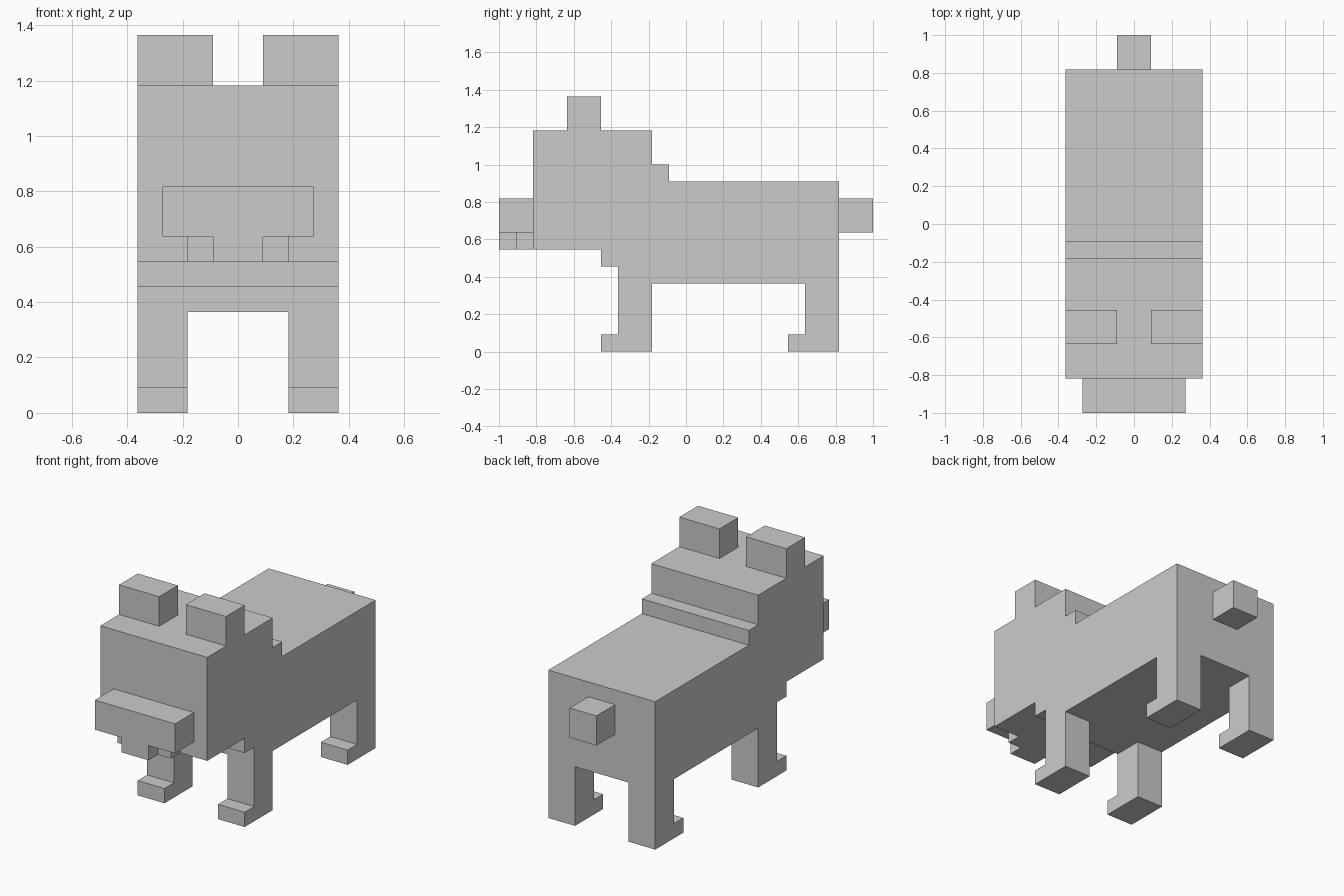
import bpy
import bmesh

if "Cube" in bpy.data.objects:
    bpy.data.objects.remove(bpy.data.objects["Cube"])

U = 1 / 11  # one voxel


def new_object(name, bm):
    bmesh.ops.recalc_face_normals(bm, faces=bm.faces)
    mesh = bpy.data.meshes.new(name)
    bm.to_mesh(mesh)
    bm.free()
    obj = bpy.data.objects.new(name, mesh)
    bpy.context.collection.objects.link(obj)
    return obj


def side_profile(name, x0, x1, points):
    """Extrude a (y, z) outline, in voxels, from x0 to x1."""
    bm = bmesh.new()
    face = bm.faces.new([bm.verts.new((x0 * U, y * U, z * U)) for y, z in points])
    ext = bmesh.ops.extrude_face_region(bm, geom=[face])
    moved = [g for g in ext["geom"] if isinstance(g, bmesh.types.BMVert)]
    bmesh.ops.translate(bm, verts=moved, vec=((x1 - x0) * U, 0, 0))
    return new_object(name, bm)


def box(name, x0, x1, y0, y1, z0, z1):
    return side_profile(name, x0, x1, [(y0, z0), (y1, z0), (y1, z1), (y0, z1)])


def mirror_x(obj):
    obj.modifiers.new("Mirror", "MIRROR").use_axis[0] = True


# Head, neck step, chest and torso share one stepped outline
side_profile("body_and_head", -4, 4, [
    (-9, 6), (-5, 6), (-5, 5), (-4, 5), (-4, 4), (9, 4), (9, 10),
    (-1, 10), (-1, 11), (-2, 11), (-2, 13), (-9, 13)])

# Legs with a paw step at the front
for name, y, in (("front_leg", -4), ("hind_leg", 7)):
    mirror_x(side_profile(name, 2, 4, [
        (y - 1, 0), (y + 2, 0), (y + 2, 4), (y, 4), (y, 1), (y - 1, 1)]))

# Ears
mirror_x(box("ear", 1, 4, -7, -5, 13, 15))

# Snout, with the stepped jaw below it
box("snout", -3, 3, -11, -9, 7, 9)
box("jaw", -2, 2, -10, -9, 6, 7)
box("chin", -1, 1, -11, -10, 6, 7)

# Tail
box("tail", -1, 1, 9, 11, 7, 9)
